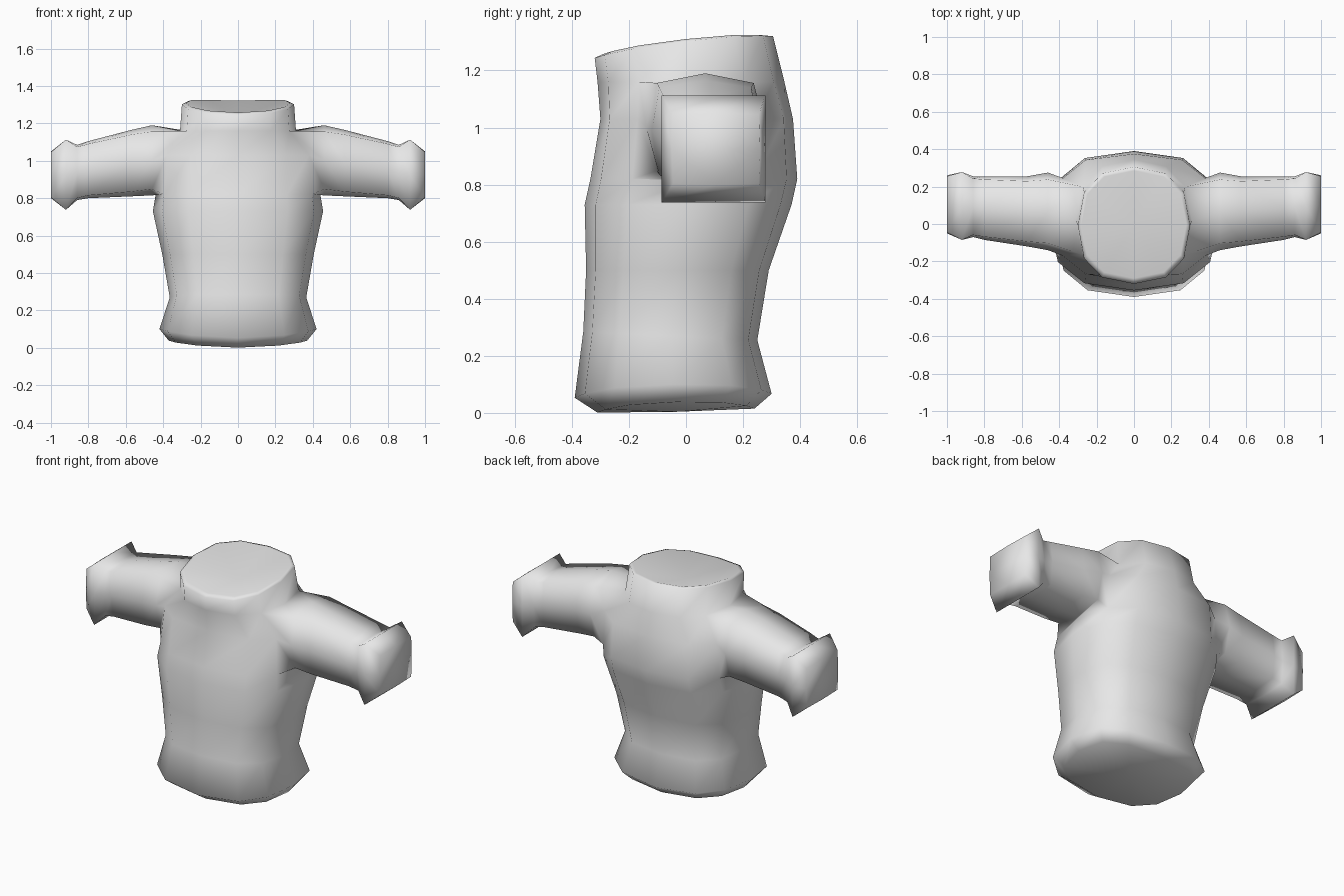
import bpy
import bmesh
from math import sin, cos, pi, copysign

cube = bpy.data.objects.get("Cube")
if cube:
    bpy.data.objects.remove(cube, do_unlink=True)

mat = bpy.data.materials.new("light grey cloth")
mat.use_nodes = True
grey = (0.8, 0.8, 0.8, 1)
mat.diffuse_color = grey
mat.node_tree.nodes["Principled BSDF"].inputs["Base Color"].default_value = grey

SIDES = 12
bm = bmesh.new()


def power(v, e):
    return copysign(abs(v) ** e, v)


def torso_ring(z, half_width, front, back, tilt, lift, squareness):
    """Rounded ring, tilted from front to back and lifted at the sides."""
    mid, depth = (front + back) / 2, (back - front) / 2
    ring = []
    for i in range(SIDES):
        a = 2 * pi * i / SIDES
        c, s = power(cos(a), squareness), power(sin(a), squareness)
        height = z + tilt * s + lift * c * c
        ring.append(bm.verts.new((half_width * c, mid + depth * s, height)))
    return ring


def bridge(a, b):
    n = len(a)
    for i in range(n):
        j = (i + 1) % n
        bm.faces.new((a[i], a[j], b[j], b[i]))


def fan(ring, point):
    centre = bm.verts.new(point)
    for i in range(len(ring)):
        bm.faces.new((ring[i], ring[(i + 1) % len(ring)], centre))


# Torso: height, half width, front, back, tilt, side lift, squareness
PROFILE = [
    (0.008, 0.37, -0.31, 0.24, 0.007, 0.03, 0.76),
    (0.060, 0.42, -0.39, 0.30, 0.007, 0.04, 0.76),
    (0.27, 0.365, -0.36, 0.25, -0.015, 0, 0.76),
    (0.50, 0.405, -0.35, 0.29, 0, 0, 0.76),
    (0.73, 0.455, -0.355, 0.37, 0, 0, 0.78),
    (0.82, 0.44, -0.335, 0.39, 0, 0, 0.75),
    (1.03, 0.42, -0.30, 0.375, 0, 0, 0.7),
    (1.16, 0.31, -0.31, 0.345, 0, 0, 0.85),
    (1.282, 0.30, -0.32, 0.305, 0.038, 0.02, 0.82),
    (1.290, 0.28, -0.29, 0.285, 0.032, 0.02, 0.82),
]
rings = [torso_ring(*row) for row in PROFILE]
HOLE_ROWS = (5, 6, 7)
hole_cols = {0: (-1, 0, 1), SIDES // 2: (7, 6, 5)}
open_faces = {(r, c) for r in HOLE_ROWS[:2] for c in (11, 0, 5, 6)}
for r in range(len(rings) - 1):
    low, high = rings[r], rings[r + 1]
    for c in range(SIDES):
        d = (c + 1) % SIDES
        if (r, c) not in open_faces:
            bm.faces.new((low[c], low[d], high[d], high[c]))

# Closed underside and shallow neck dish
fan(rings[0], (0, -0.03, 0.004))
fan(rings[-1], (0, 0, 1.235))

# Sleeves with flared cuffs: x, y low, y high, z low, z high, corner fullness
SLEEVE = [
    (0.46, -0.14, 0.275, 0.815, 1.19, 0.82),
    (0.57, -0.12, 0.255, 0.81, 1.165, 0.86),
    (0.80, -0.085, 0.255, 0.80, 1.105, 0.9),
    (0.86, -0.07, 0.255, 0.79, 1.085, 0.93),
    (0.92, -0.085, 0.278, 0.738, 1.113, 1),
    (1.00, -0.05, 0.26, 0.80, 1.05, 0.97),
]
AROUND = [(-1, -1), (0, -1), (1, -1), (1, 0), (1, 1), (0, 1), (-1, 1), (-1, 0)]
for side, cols in ((1, hole_cols[0]), (-1, hole_cols[SIDES // 2])):
    previous = [rings[HOLE_ROWS[v + 1]][cols[u + 1]] for u, v in AROUND]
    for x, y0, y1, z0, z1, full in SLEEVE:
        ring = []
        for u, v in AROUND:
            k = full if u and v else 1
            y = (y0 + y1) / 2 + u * k * (y1 - y0) / 2
            z = (z0 + z1) / 2 + v * k * (z1 - z0) / 2
            ring.append(bm.verts.new((side * x, y, z)))
        bridge(previous, ring)
        previous = ring
    bm.faces.new(previous)

bmesh.ops.recalc_face_normals(bm, faces=bm.faces[:])
for face in bm.faces:
    face.smooth = True

mesh = bpy.data.meshes.new("shirt")
bm.to_mesh(mesh)
bm.free()
mesh.materials.append(mat)
shirt = bpy.data.objects.new("shirt", mesh)
bpy.context.collection.objects.link(shirt)
